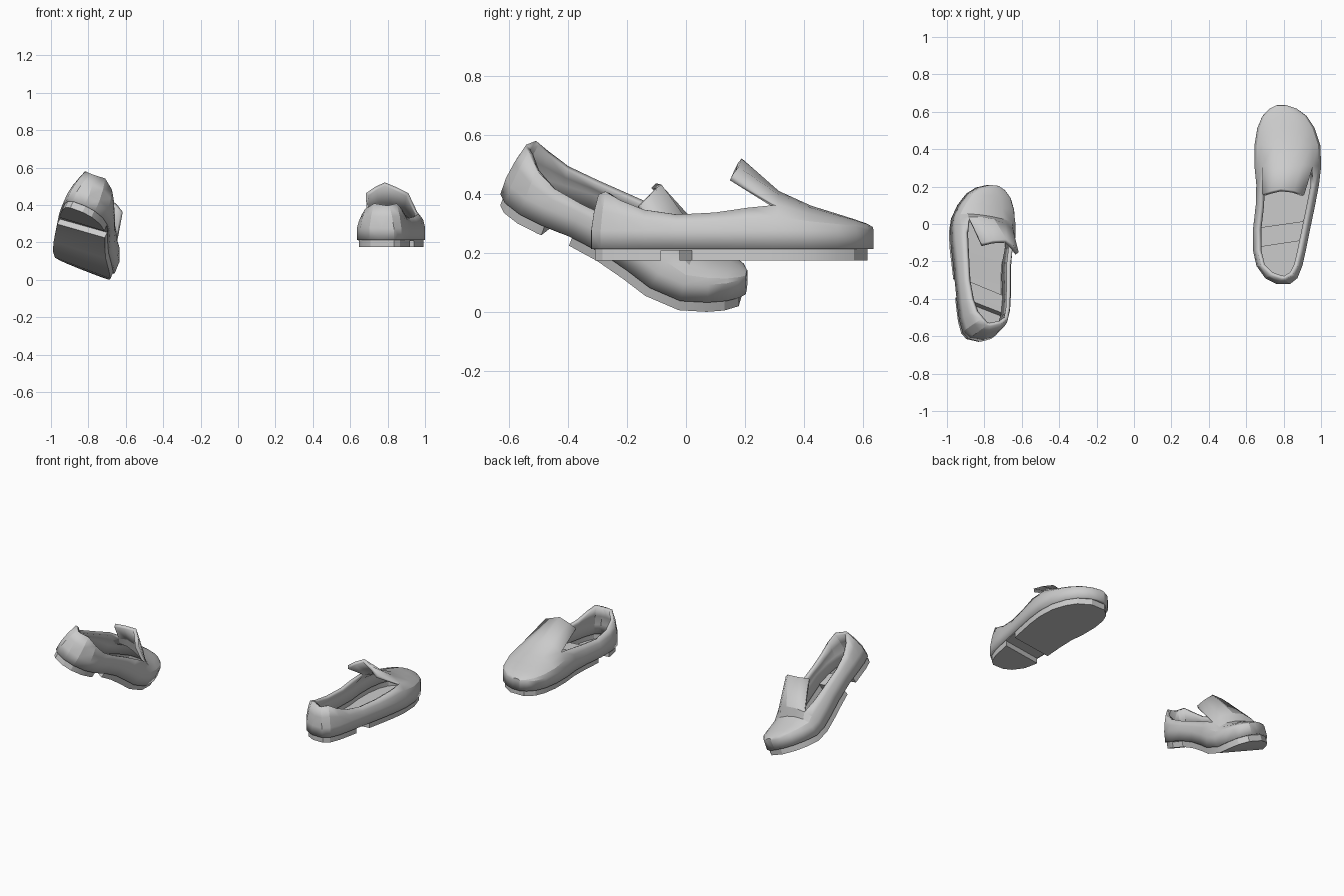
import bpy, bmesh, math
from mathutils import Vector

if "Cube" in bpy.data.objects:
    bpy.data.objects.remove(bpy.data.objects["Cube"])

# Stations along the shoe: y, inner x, outer x, top height (collar behind, vamp ridge in front)
ST = [(-.311, .755, .84, .395), (-.283, .70, .875, .405), (-.22, .655, .90, .375),
      (-.14, .637, .918, .342), (-.03, .637, .94, .325), (.10, .652, .967, .332),
      (.21, .655, .988, .348), (.31, .645, 1.0, .40), (.42, .645, .995, .35),
      (.51, .66, .965, .322), (.57, .685, .925, .303), (.607, .72, .875, .29),
      (.625, .755, .82, .282)]
FRONT = 7            # first station covered by the vamp
WALL = .275          # height where the side wall turns into the upper
ARCH = [0, 20, 40, 65, 90, 115, 140, 160, 180]
BEND = [(0, 21), (.28, 22), (.38, 35), (.6, 35), (.76, 4), (2, 4)]   # pitch along the raised shoe


def flat(x, y, z):
    return Vector((x, y, z))


def pitch(s):
    s = max(s, 0)
    for (a, p), (b, q) in zip(BEND, BEND[1:]):
        if s <= b:
            return math.radians(p + (q - p) * (s - a) / (b - a))


def spine(s):
    n = 60
    y = z = 0
    for i in range(n):
        a = pitch((i + .5) * s / n)
        y += math.cos(a) * s / n
        z -= math.sin(a) * s / n
    return y, z


def flexed(x, y, z):
    """Mirror, roll, flex at the ball of the foot, then turn slightly."""
    X, s, h = (.80 - x) * .97, (y + .32) * .965, z - .175
    s0 = max(s, .65) if h > .25 else s       # tongue follows its root
    r, yaw = math.radians(21), math.radians(5)
    X, h = X * math.cos(r) + h * math.sin(r), h * math.cos(r) - X * math.sin(r)
    a = pitch(s0)
    py, pz = spine(s0)
    Y = py + (s - s0) * math.cos(a) + h * math.sin(a)
    Z = pz - (s - s0) * math.sin(a) + h * math.cos(a)
    return Vector((X * math.cos(yaw) + Y * math.sin(yaw),
                   Y * math.cos(yaw) - X * math.sin(yaw), Z))


def finish(name, bm):
    bmesh.ops.recalc_face_normals(bm, faces=bm.faces)
    me = bpy.data.meshes.new(name)
    bm.to_mesh(me)
    bm.free()
    ob = bpy.data.objects.new(name, me)
    bpy.context.collection.objects.link(ob)
    bpy.ops.object.select_all(action='DESELECT')
    ob.select_set(True)
    bpy.context.view_layer.objects.active = ob
    bpy.ops.object.shade_smooth_by_angle(angle=math.radians(24))
    return ob


def upper(name, place):
    """Heel counter, side walls, vamp and raised tongue as one thin shell."""
    bm = bmesh.new()
    rows = []
    for i, (y, xl, xr, top) in enumerate(ST):
        xl, xr = xl + .01, xr - .01
        c, w = (xl + xr) / 2, (xr - xl) / 2
        if i >= FRONT:
            pts = [(xl, y, .213)]
            for d in ARCH:
                a = math.radians(d)
                pts.append((c - w * math.cos(a), y, WALL + (top - WALL) * math.sin(a)))
            pts.append((xr, y, .213))
        else:
            pull = (1, .7)[i] if i < 2 else 0
            prof = [(0, .213), (0, WALL), (.009, (WALL + top) / 2), (.024, top)]
            pts = [(xl + d, y + d * pull, z) for d, z in prof] + [None] * 3
            pts += [(xr - d, y + d * pull, z) for d, z in reversed(prof)]
        rows.append([bm.verts.new(place(*p)) if p else None for p in pts])
    for i, (a, b) in enumerate(zip(rows, rows[1:])):
        for k in range(10):
            if i >= FRONT or k < 3 or k > 6:
                bm.faces.new((a[k], a[k + 1], b[k + 1], b[k]))
    # close heel and toe
    h = rows[0]
    for k in range(3):
        bm.faces.new((h[k], h[k + 1], h[9 - k], h[10 - k]))
    bm.faces.new(rows[-1])
    # tongue
    tip = [(.69, .155, .455), (.735, .17, .487), (.785, .182, .512),
           (.85, .173, .483), (.905, .153, .455)]
    tv = [bm.verts.new(place(*p)) for p in tip]
    root = rows[FRONT][3:8]
    for k in range(4):
        bm.faces.new((root[k], root[k + 1], tv[k + 1], tv[k]))
    ob = finish(name, bm)
    m = ob.modifiers.new("thickness", 'SOLIDIFY')
    m.thickness = .022
    m.offset = 0
    return ob


def width_at(y):
    for a, b in zip(ST, ST[1:]):
        if a[0] <= y <= b[0]:
            t = (y - a[0]) / (b[0] - a[0])
            return a[1] + t * (b[1] - a[1]), a[2] + t * (b[2] - a[2])


def slab(name, place, y0, y1, z0, z1, inset, hollow=False):
    """Plate (or open-topped tray) following the outline; ends at the arch are slanted."""
    bm = bmesh.new()
    ys = [y0] + [s[0] for s in ST if y0 + .008 < s[0] < y1 - .008] + [y1]
    rings = []
    for y in ys:
        xl, xr = width_at(y)
        xl, xr = xl + inset, xr - inset
        yl = y - (.042 if -.1 < y < .05 else 0)
        rings.append([bm.verts.new(place(*p)) for p in
                      ((xl, yl, z1), (xl, yl, z0), (xr, y, z0), (xr, y, z1))])
    for a, b in zip(rings, rings[1:]):
        for k in range(3 if hollow else 4):
            n = (k + 1) % 4
            bm.faces.new((a[k], a[n], b[n], b[k]))
    bm.faces.new(rings[0])
    bm.faces.new(rings[-1])
    return finish(name, bm)


def shoe(side, place):
    return [upper(side + "_shoe_upper", place),
            slab(side + "_arch_plate", place, -.085, .02, .208, .216, .008),
            slab(side + "_front_sole", place, .02, .615, .175, .216, .009, True),
            slab(side + "_heel", place, -.309, -.085, .175, .216, .009, True)]


# right shoe stands level, left shoe is flexed with its heel raised
shoe("right", flat)
left = shoe("left", flexed)
pts = [v.co for ob in left for v in ob.data.vertices]
low = Vector([min(p[i] for p in pts) for i in range(3)])
shift = Vector((-.99, -.63, 0)) - low
for ob in left:
    for v in ob.data.vertices:
        v.co += shift
